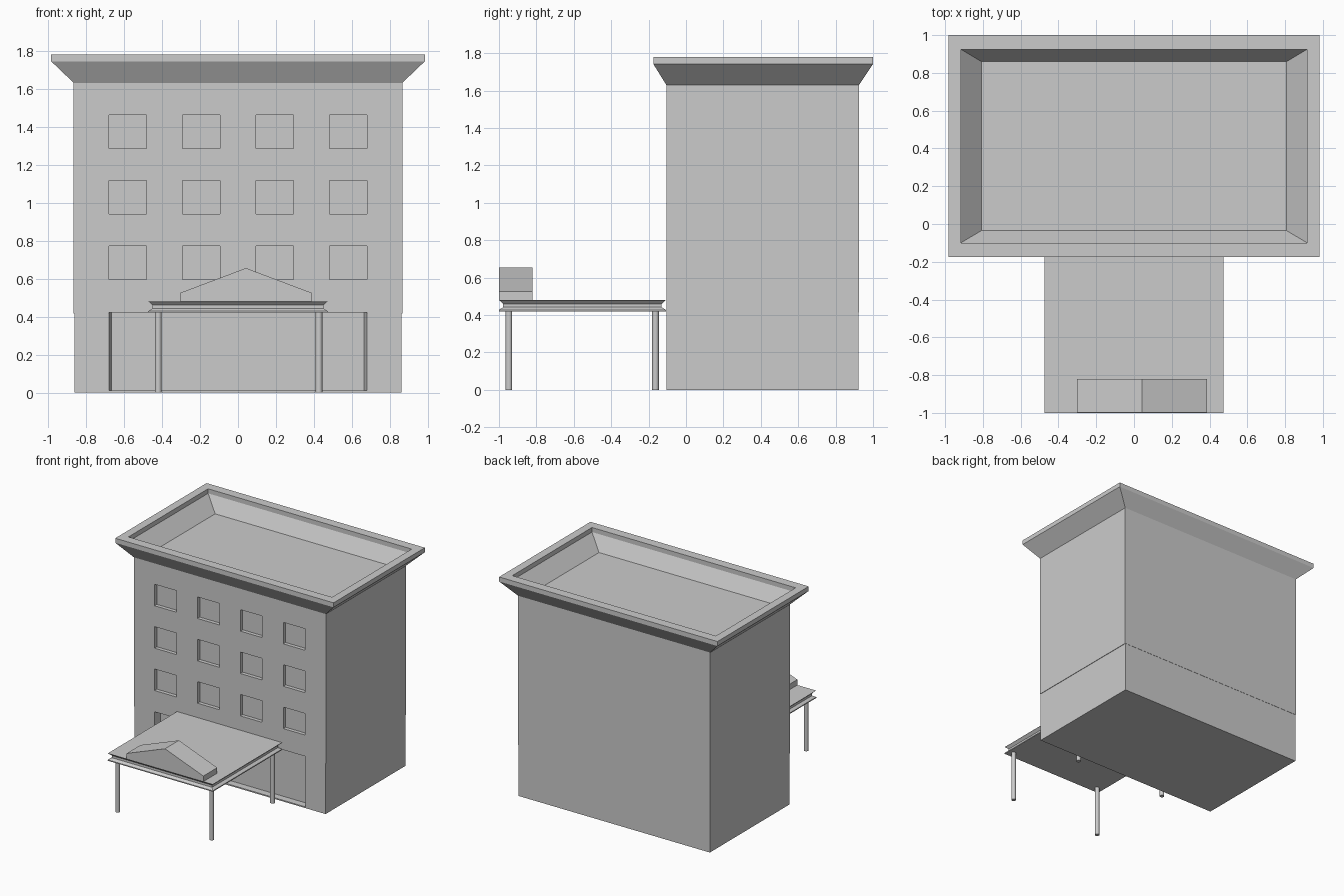
import bpy, bmesh

if "Cube" in bpy.data.objects:
    bpy.data.objects.remove(bpy.data.objects["Cube"])


def loft(name, rings):
    """Closed flat-faced solid skinned through rings of equal point count."""
    bm = bmesh.new()
    loops = [[bm.verts.new(p) for p in r] for r in rings]
    n = len(loops[0])
    for a, b in zip(loops, loops[1:]):
        for i in range(n):
            j = (i + 1) % n
            bm.faces.new((a[i], a[j], b[j], b[i]))
    bm.faces.new(loops[0][::-1])
    bm.faces.new(loops[-1])
    bmesh.ops.recalc_face_normals(bm, faces=bm.faces)
    me = bpy.data.meshes.new(name)
    bm.to_mesh(me)
    bm.free()
    ob = bpy.data.objects.new(name, me)
    bpy.context.collection.objects.link(ob)
    return ob


def level(hx, y0, y1, z):
    """Horizontal rectangle, symmetric in x."""
    return [(-hx, y0, z), (hx, y0, z), (hx, y1, z), (-hx, y1, z)]


def upright(x0, x1, z0, z1, y):
    """Rectangle parallel to the facade."""
    return [(x0, y, z0), (x1, y, z0), (x1, y, z1), (x0, y, z1)]


def cut(target, cutter):
    mod = target.modifiers.new("opening", 'BOOLEAN')
    mod.operation = 'DIFFERENCE'
    mod.solver = 'EXACT'
    mod.object = cutter
    cutter.hide_render = True
    bpy.context.view_layer.objects.active = target
    bpy.ops.object.modifier_apply(modifier=mod.name)
    bpy.data.objects.remove(cutter)


FRONT, BACK = -0.105, 0.925

# Main block with slight base ledge, flared cornice and sunken roof
building = loft("building", [
    level(0.861, FRONT + 0.002, BACK - 0.002, 0),
    level(0.861, FRONT + 0.002, BACK - 0.002, 0.415),
    level(0.865, FRONT, BACK, 0.415),
    level(0.865, FRONT, BACK, 1.63),
    level(0.983, -0.175, 1.0, 1.743),
    level(0.983, -0.175, 1.0, 1.78),
    level(0.917, -0.1, 0.925, 1.78),
    level(0.917, -0.1, 0.925, 1.743),
    level(0.808, -0.035, 0.86, 1.63),
])

# Recessed windows, four columns by three rows
for z in (0.595, 0.94, 1.285):
    for x in (-0.58, -0.193, 0.193, 0.58):
        cut(building, loft("window_cutter", [
            upright(x - 0.098, x + 0.098, z, z + 0.175, y)
            for y in (FRONT - 0.05, FRONT + 0.03)]))

# Wide entrance recess with slightly splayed sides
cut(building, loft("entrance_cutter", [
    upright(-0.68, 0.68, 0.01, 0.422, FRONT - 0.05),
    upright(-0.68, 0.68, 0.01, 0.422, FRONT),
    upright(-0.666, 0.664, 0.01, 0.422, FRONT + 0.06),
]))

# Canopy slab with a moulded, waisted edge
canopy_profile = [(0, 0.42), (0, 0.428), (0.022, 0.442),
                  (0.022, 0.46), (0.008, 0.474), (0, 0.48)]
loft("canopy", [level(0.473 - d, -1 + d, -0.108 - d, z)
                for d, z in canopy_profile])

# Gabled block on the front of the canopy
gable = [(-0.303, 0.478), (0.387, 0.478), (0.387, 0.525),
         (0.042, 0.655), (-0.303, 0.525)]
loft("gable", [[(x, y, z) for x, z in gable] for y in (-0.999, -0.82)])

# Round posts
for x in (-0.42, 0.426):
    for y, label in ((-0.947, "front"), (-0.163, "rear")):
        bpy.ops.mesh.primitive_cylinder_add(
            vertices=16, radius=0.018, depth=0.43, location=(x, y, 0.215))
        post = bpy.context.object
        post.name = f"{label}_{'left' if x < 0 else 'right'}_post"
        bpy.ops.object.shade_smooth_by_angle()
